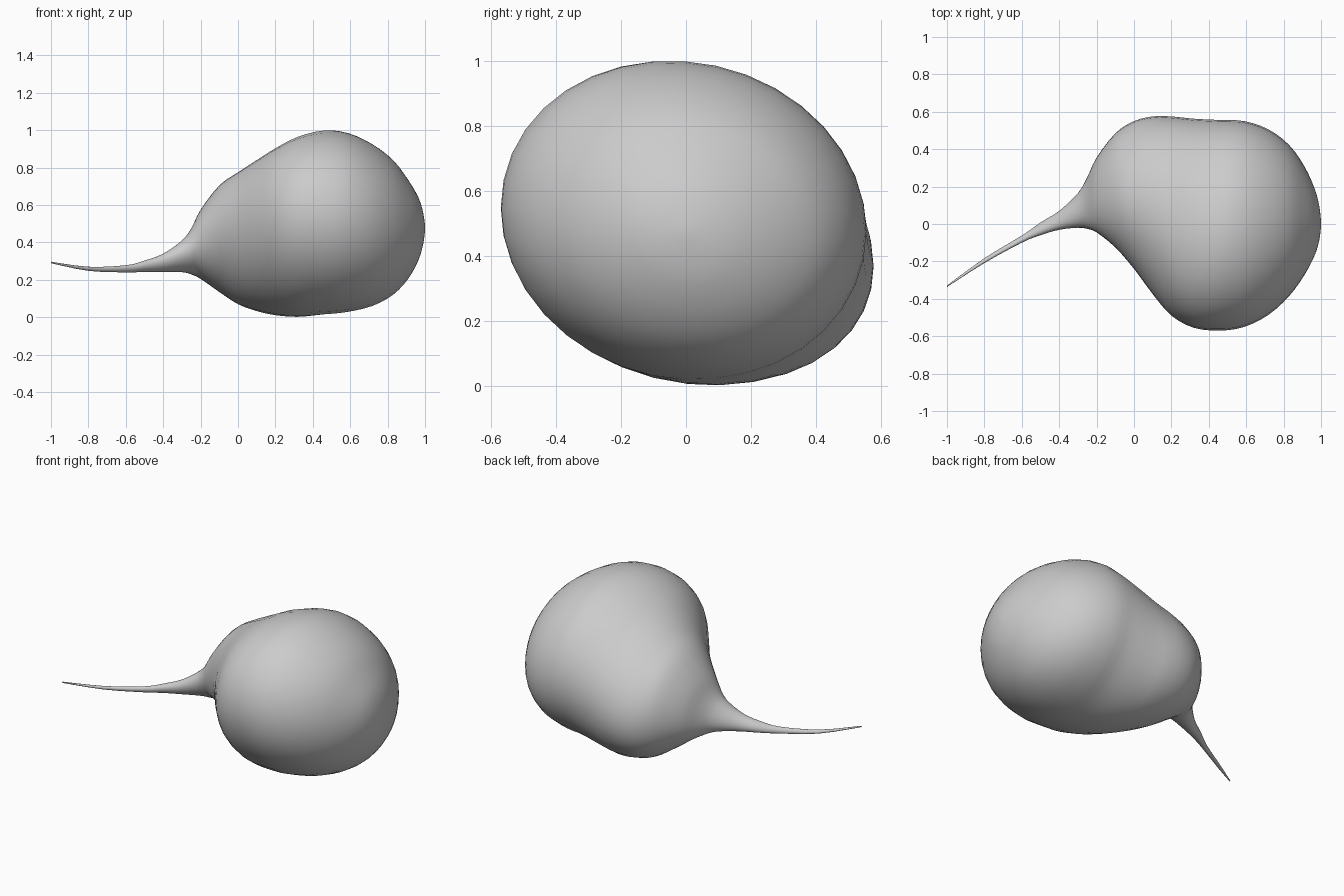
import bpy, bmesh, math

if "Cube" in bpy.data.objects:
    bpy.data.objects.remove(bpy.data.objects["Cube"])

SIDES, STEPS = 36, 3

# Cross-sections along x: x, y min, y max, z min, z max
SECTIONS = [
    (-1.00, -.337, -.329, .289, .297),
    (-.80, -.209, -.183, .248, .270),
    (-.60, -.100, -.062, .240, .278),
    (-.50, -.060, .008, .242, .303),
    (-.40, -.031, .070, .243, .340),
    (-.30, -.020, .165, .241, .410),
    (-.25, -.026, .250, .229, .475),
    (-.20, -.045, .355, .205, .575),
    (-.10, -.125, .485, .135, .705),
    (.00, -.240, .550, .070, .775),
    (.10, -.375, .575, .033, .840),
    (.20, -.490, .575, .011, .903),
    (.32, -.555, .563, .002, .965),
    (.46, -.570, .556, .014, 1.00),
    (.59, -.550, .550, .028, .985),
    (.72, -.485, .505, .060, .925),
    (.83, -.385, .422, .120, .840),
    (.91, -.275, .310, .205, .735),
    (.965, -.170, .192, .305, .640),
    (.99, -.090, .100, .390, .560),
    (1.00, -.015, .015, .460, .490),
]


def blend(a, b, c, d, t):
    """Smooth interpolation between sections b and c."""
    return [.5 * (2 * q + (r - p) * t + (2 * p - 5 * q + 4 * r - s) * t * t
                  + (3 * q - p - 3 * r + s) * t ** 3)
            for p, q, r, s in zip(a, b, c, d)]


def ring(bm, section):
    """Slightly tilted ellipse; the rear lobe leans down more than the round end."""
    x, y0, y1, z0, z1 = section
    tilt = -.18 + .11 * min(1, max(0, (x - .2) / .3))
    verts = []
    for i in range(SIDES):
        t = 2 * math.pi * i / SIDES
        verts.append(bm.verts.new((x,
                                   (y0 + y1) / 2 + (y1 - y0) / 2 * math.cos(t),
                                   (z0 + z1) / 2 + (z1 - z0) / 2 * math.sin(t + tilt))))
    return verts


# Loft the bulb and its tapering tail as one skin
bm = bmesh.new()
rings = []
last = len(SECTIONS) - 1
for k in range(last):
    near = [SECTIONS[min(last, max(0, k + j))] for j in (-1, 0, 1, 2)]
    rings += [ring(bm, blend(*near, s / STEPS)) for s in range(STEPS)]
rings.append(ring(bm, SECTIONS[-1]))
for a, b in zip(rings, rings[1:]):
    for i in range(SIDES):
        j = (i + 1) % SIDES
        bm.faces.new((a[i], a[j], b[j], b[i]))
bm.faces.new(rings[0])
bm.faces.new(rings[-1])
bmesh.ops.recalc_face_normals(bm, faces=bm.faces)
for f in bm.faces:
    f.smooth = True
mesh = bpy.data.meshes.new("bulb_with_tail")
bm.to_mesh(mesh)
bm.free()
bulb = bpy.data.objects.new("bulb_with_tail", mesh)
bpy.context.collection.objects.link(bulb)
